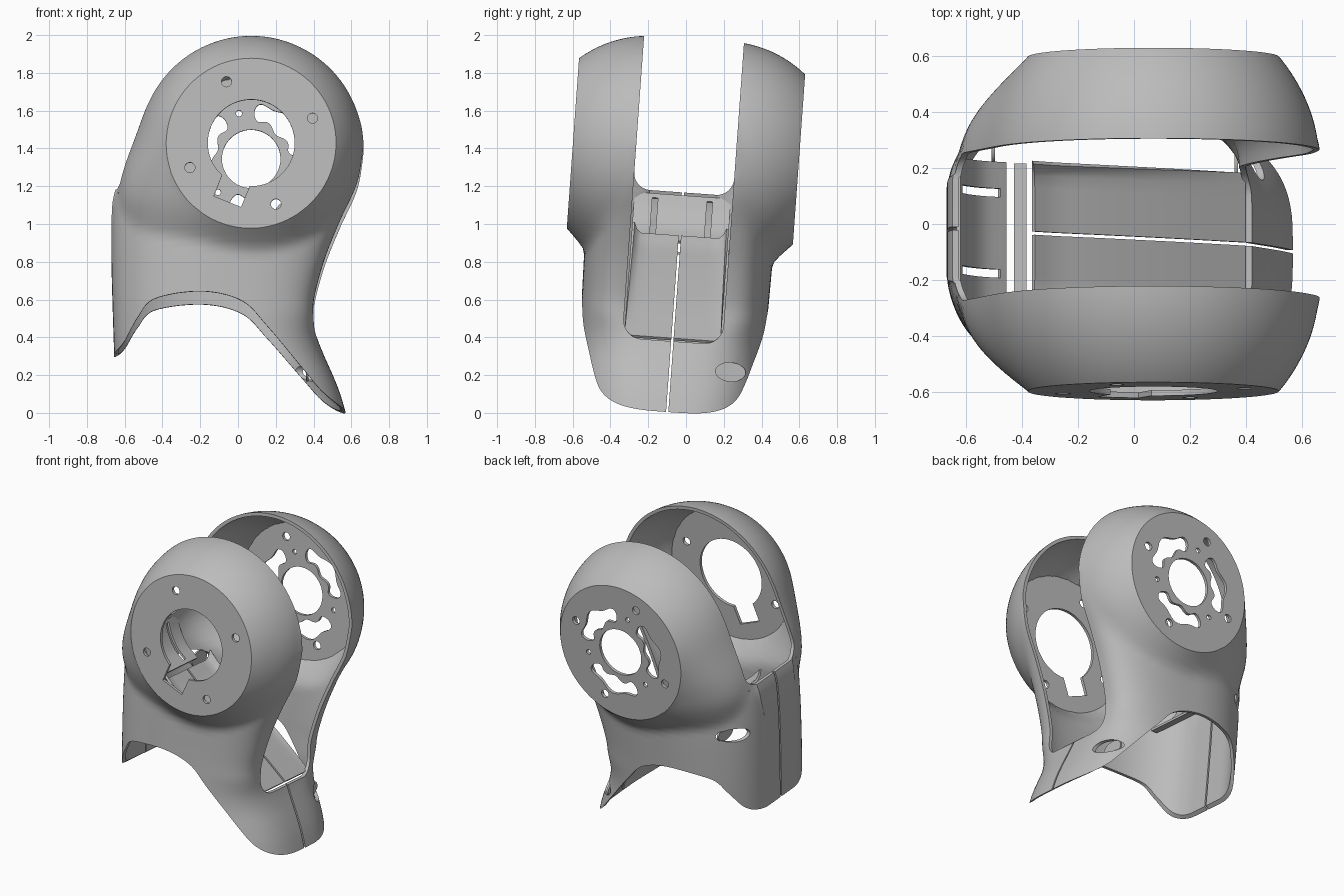
import bpy, bmesh, math
from mathutils import Matrix, Vector

cube = bpy.data.objects.get("Cube")
if cube:
    bpy.data.objects.remove(cube)

gray = bpy.data.materials.new("plain gray")
gray.use_nodes = True
COLOR = (0.5, 0.5, 0.5, 1)
gray.diffuse_color = COLOR
gray.node_tree.nodes["Principled BSDF"].inputs["Base Color"].default_value = COLOR

CX, CZ, R = 0.07, 1.39, 0.595        # cheek dome axis and radius
DISC_R, DISC_Y, SLOT, TILT = 0.45, 0.6, 0.265, 0.072
LEAN = Matrix.Translation((0, -0.1, 0)) @ Matrix.Rotation(-TILT, 4, 'X')


def spline(pts, n=8):
    """Smooth curve through 2D points."""
    p = [Vector(q) for q in pts]
    p = [2 * p[0] - p[1]] + p + [2 * p[-1] - p[-2]]
    out = []
    for a, b, c, d in zip(p, p[1:], p[2:], p[3:]):
        for i in range(n):
            t = i / n
            out.append(0.5 * (2 * b + (c - a) * t + (2 * a - 5 * b + 4 * c - d) * t ** 2
                              + (3 * b - a - 3 * c + d) * t ** 3))
    return out + [p[-2]]


def lookup(curve, z):
    for a, b in zip(curve, curve[1:]):
        if z <= b.x:
            return a.y + (b.y - a.y) * (z - a.x) / (b.x - a.x)
    return curve[-1].y


def make_object(name, bm):
    mesh = bpy.data.meshes.new(name)
    bm.to_mesh(mesh)
    bm.free()
    mesh.materials.append(gray)
    ob = bpy.data.objects.new(name, mesh)
    bpy.context.collection.objects.link(ob)
    return ob


def apply_modifier(ob, kind, **settings):
    mod = ob.modifiers.new(kind.lower(), kind)
    for key, value in settings.items():
        setattr(mod, key, value)
    bpy.context.view_layer.objects.active = ob
    bpy.ops.object.modifier_apply(modifier=mod.name)


def finish(ob):
    ob.matrix_world = LEAN
    bpy.ops.object.select_all(action='DESELECT')
    ob.select_set(True)
    bpy.context.view_layer.objects.active = ob
    bpy.ops.object.shade_smooth_by_angle(angle=math.radians(32))


def prism(bm, pts, axis, lo, hi):
    """Extrude a 2D outline along x (yz outline) or y (xz outline)."""
    place = (lambda p, d: (d, p[0], p[1])) if axis == 'x' else (lambda p, d: (p[0], d, p[1]))
    a = [bm.verts.new(place(p, lo)) for p in pts]
    b = [bm.verts.new(place(p, hi)) for p in pts]
    faces = [bm.faces.new(a), bm.faces.new(b[::-1])]
    for i in range(len(pts)):
        j = (i + 1) % len(pts)
        faces.append(bm.faces.new((a[j], a[i], b[i], b[j])))
    bmesh.ops.recalc_face_normals(bm, faces=faces)


def ellipse(cx, cz, rx, rz, n=32):
    return [(cx + rx * math.cos(math.tau * i / n), cz + rz * math.sin(math.tau * i / n))
            for i in range(n)]


def polar(r, deg):
    a = math.radians(deg)
    return CX + r * math.cos(a), CZ + r * math.sin(a)


# Body outline and depth by height
right_edge = spline([(-.1, .6), (0, .57), (.1, .54), (.2, .5), (.3, .455), (.4, .415), (.5, .4),
                     (.6, .405), (.8, .46), (1, .54), (1.2, .63), (CZ, CX + R)])
left_edge = spline([(-.1, -.64), (.3, -.655), (.8, -.67), (1.05, -.668), (1.15, -.655), (1.26, -.615),
                    (1.4, -.57), (1.55, -.515), (1.66, -.462), (1.75, -.404)])
body_depth = spline([(-.1, .47), (.2, .49), (.6, .495), (1, .5), (1.2, .48), (1.5, .35),
                     (1.7, .2), (2, .15)])


def edges(z):
    circle = math.sqrt(max(R * R - (z - CZ) ** 2, 0))
    xl = lookup(left_edge, z) if z < 1.75 else CX - circle
    xr = lookup(right_edge, z) if z < CZ else CX + circle
    return xl, xr


def depth(x, z, u):
    full = lookup(body_depth, z)
    if u > 0:       # the slotted side has a broad flat edge above the foot
        t = min(max((z - .25) / .3, 0), 1)
        base, n = .03 + .22 * t * t * (3 - 2 * t), 2.8
    else:
        base, n = .12, 2.2
    base = min(base, full)
    body = base + (full - base) * max(1 - abs(u) ** n, 0) ** (1 / n)
    # Dome, flaring where it runs into the rear shoulder
    r = math.hypot(x - CX, z - CZ)
    angle = math.degrees(math.atan2(z - CZ, x - CX)) % 360
    reach = R + 0.17 * math.exp(-((angle - 208) / 24) ** 2)
    q = r / R if r < DISC_R else (DISC_R + (R - DISC_R) * (r - DISC_R) / (reach - DISC_R)) / R
    dome = 0.2 + (0.61 * math.sqrt(1 - q * q) if q < 1 else 0.6 * (1 - q))
    k = 0.15
    gap = max(k - abs(body - dome), 0) / k
    return max(body, dome) + gap * gap * k / 4 * (1 - u ** 8)


# Shell: lofted solid, flattened at the discs, then hollowed
bm = bmesh.new()
ROWS, COLS = 84, 60
grids = {1: [], -1: []}
for i in range(ROWS + 1):
    z = -0.1 + (CZ + R + 0.098) * math.sin(math.pi / 2 * i / ROWS)
    xl, xr = edges(z)
    for side in grids:
        row = []
        for j in range(COLS + 1):
            u = -math.cos(math.pi * j / COLS)
            x = (xl + xr) / 2 + u * (xr - xl) / 2
            row.append(bm.verts.new((x, side * depth(x, z, u), z)))
        grids[side].append(row)
front, back = grids[-1], grids[1]
for i in range(ROWS):
    for g in (front, back):
        for j in range(COLS):
            bm.faces.new((g[i][j], g[i][j + 1], g[i + 1][j + 1], g[i + 1][j]))
    for j in (0, COLS):
        bm.faces.new((front[i][j], front[i + 1][j], back[i + 1][j], back[i][j]))
for i in (0, ROWS):
    for j in range(COLS):
        bm.faces.new((front[i][j], front[i][j + 1], back[i][j + 1], back[i][j]))
for side in (1, -1):
    geom = bm.verts[:] + bm.edges[:] + bm.faces[:]
    cut = bmesh.ops.bisect_plane(bm, geom=geom, plane_co=(0, side * DISC_Y, 0),
                                 plane_no=(0, side, 0), clear_outer=True)
    rim = [e for e in cut["geom_cut"] if isinstance(e, bmesh.types.BMEdge)]
    bmesh.ops.holes_fill(bm, edges=rim, sides=0)
bmesh.ops.recalc_face_normals(bm, faces=bm.faces)
shell = make_object("fork_shell", bm)
apply_modifier(shell, 'SOLIDIFY', thickness=0.022, offset=-1)


def cut_shell(*prisms):
    cb = bmesh.new()
    for p in prisms:
        prism(cb, *p)
    cutter = make_object("cutter", cb)
    cutter.hide_render = True
    before = shell.data.copy()
    area = sum(f.area for f in before.polygons)
    for options in ({"solver": 'EXACT'}, {"solver": 'EXACT', "use_self": True},
                    {"solver": 'MANIFOLD'}, {"solver": 'FLOAT'}):
        shell.data = before.copy()
        apply_modifier(shell, 'BOOLEAN', operation='DIFFERENCE', object=cutter, **options)
        if 0.6 * area < sum(f.area for f in shell.data.polygons) < 1.1 * area:
            break
    else:
        shell.data = before
    bpy.data.objects.remove(cutter)


def u_outline(bottom, r):
    arc = [(SLOT - r + r * math.sin(a), bottom + r - r * math.cos(a))
           for a in [math.pi / 2 * k / 8 for k in range(9)]]
    return arc + [(SLOT, 2.5), (-SLOT, 2.5)] + [(-y, z) for y, z in arc[::-1]]


# Arched underside
arch = spline([(-.7, .28), (-.65, .31), (-.6, .36), (-.53, .48), (-.44, .575), (-.19, .61), (.02, .56),
               (.155, .427), (.34, .21), (.45, .085), (.57, .004), (.7, -.04)])
cut_shell(([(-.9, .28)] + [tuple(p) for p in arch] + [(.9, -.04), (.9, -.5), (-.9, -.5)], 'y', -1, 1))
# Slot between the cheeks, deep on one side and shallow on the other
cut_shell((u_outline(0.38, 0.1), 'x', 0, 1))
cut_shell((u_outline(1.17, 0.09), 'x', -1, 0.01))
# Seam between the halves
cut_shell(([(-.006, -.3), (.006, -.3), (.006, 1.3), (-.006, 1.3)], 'x', -1, 1))


# Disc openings, bolt holes and side holes
def lobed_slot(mid):
    outer, inner = [], []
    for i in range(33):
        s = -math.cos(math.pi * i / 32)
        w = (.05 + .015 * math.cos(math.tau * s)) * math.sqrt(max(1 - s ** 6, 0.004))
        outer.append(polar(.247 + w, mid + 41 * s))
        inner.append(polar(.247 - w, mid + 41 * s))
    return outer + inner[::-1]


holes = [(ellipse(CX, CZ, .23, .23, 64), 'y', -.8, -.4),
         (ellipse(CX, CZ, .155, .155, 48), 'y', .4, .8)]
for k in range(4):
    bolt = ellipse(*polar(.35, 112 - 90 * k), .027, .027, 20)
    holes += [(bolt, 'y', -.8, -.4), (bolt, 'y', .4, .8)]
for k in range(3):
    holes.append((lobed_slot(45 + 120 * k), 'y', .4, .8))
    holes.append((ellipse(*polar(.25, 105 + 120 * k), .016, .016, 16), 'y', .4, .8))
cut_shell(*holes)
cut_shell((ellipse(.32, .24, .08, .05), 'x', .1, .9), (ellipse(.34, .87, .075, .045), 'x', -.9, -.3))
# Key notch below the large opening
cut_shell(([polar(.18, -138), polar(.345, -125), polar(.345, -99), polar(.18, -86)], 'y', -.8, -.4))
finish(shell)

# Screw seats behind the side holes
for name, y, z, x in (("foot_screw_seat", .32, .24, .36), ("rear_screw_seat", .34, .87, -.51)):
    sb = bmesh.new()
    prism(sb, ellipse(y, z, .08, .05), 'x', x, x + .012)
    finish(make_object(name, sb))


# Inner duct: split ramp, rib and slotted liner
def duct(name, path, gap=0, lift=0, slotted=False):
    across = [(gap, 0), (.13, 0), (.16, 0), (.21, .01), (.24, .4), (.256, 1)]
    db = bmesh.new()
    for side in (1, -1):
        rows = []
        for i, (x, z) in enumerate(path):
            rise = lift * (1 - i / (len(path) - 1))
            rows.append([db.verts.new((x, side * y, z + rise * h)) for y, h in across])
        for i in range(len(path) - 1):
            for j in range(len(across) - 1):
                if slotted and j == 1 and 0 < i < len(path) - 2:
                    continue
                quad = (rows[i][j], rows[i][j + 1], rows[i + 1][j + 1], rows[i + 1][j])
                db.faces.new(quad if side > 0 else quad[::-1])
    bmesh.ops.remove_doubles(db, verts=db.verts, dist=0.0005)
    ob = make_object(name, db)
    apply_modifier(ob, 'SOLIDIFY', thickness=0.015, offset=-1)
    finish(ob)


ramp = spline([(-.365, .93), (-.28, .86), (-.11, .75), (.15, .57), (.39, .385)], 4)
liner = spline([(-.635, 1.15), (-.605, 1.06), (-.55, .97), (-.465, .9)], 4)
duct("duct_ramp", [tuple(p) for p in ramp], gap=.006, lift=.06)
duct("duct_rib", [(-.43, .84), (-.385, .84)])
duct("duct_liner", [tuple(p) for p in liner], slotted=True)
